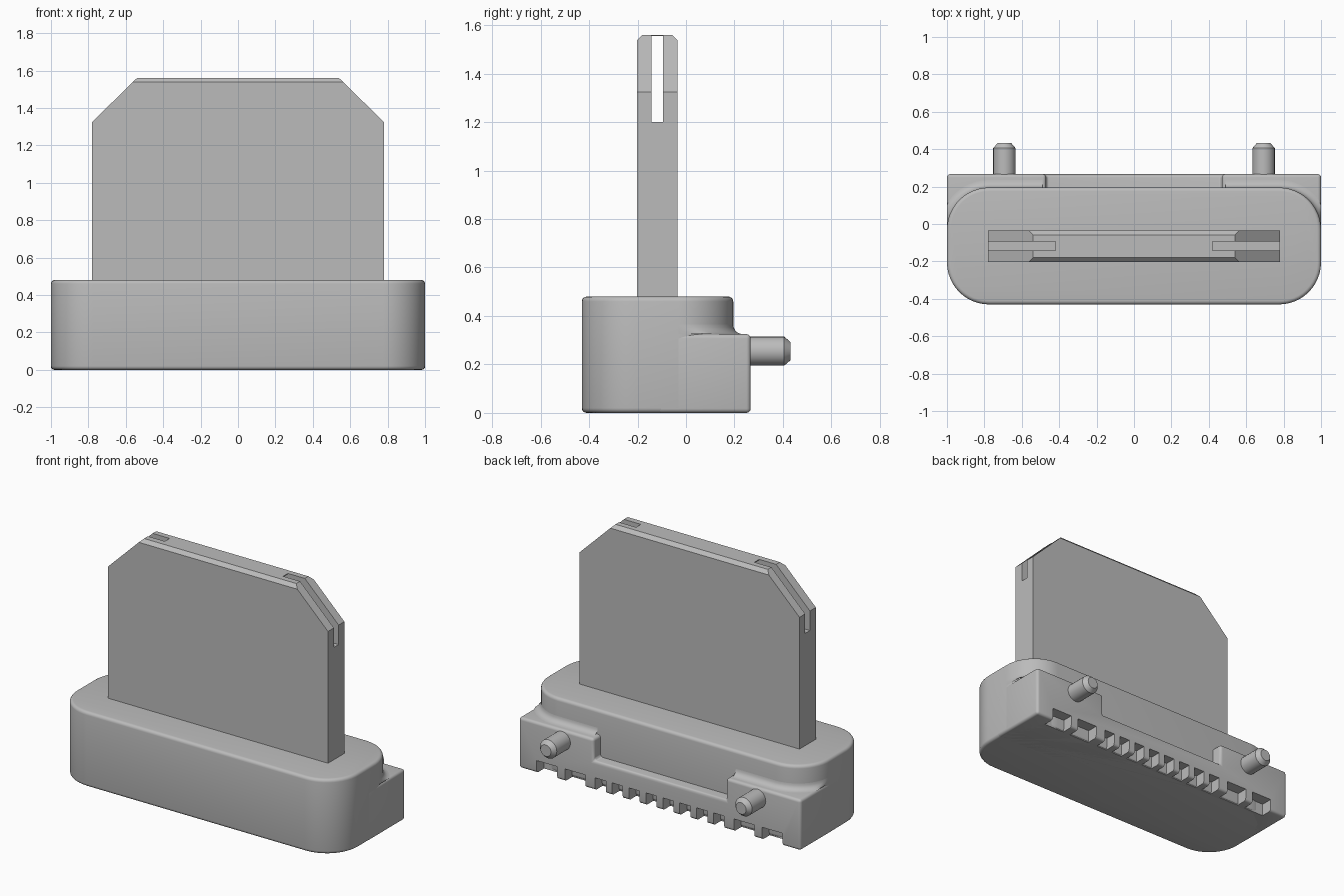
import bpy, bmesh
from math import sin, cos, pi, radians
from mathutils import Vector

if "Cube" in bpy.data.objects:
    bpy.data.objects.remove(bpy.data.objects["Cube"], do_unlink=True)

grey = bpy.data.materials.new("plain grey")
grey.use_nodes = True
grey.diffuse_color = (0.5, 0.5, 0.5, 1)
grey.node_tree.nodes["Principled BSDF"].inputs["Base Color"].default_value = (0.5, 0.5, 0.5, 1)


def finish(name, bm):
    bmesh.ops.recalc_face_normals(bm, faces=bm.faces)
    mesh = bpy.data.meshes.new(name)
    bm.to_mesh(mesh)
    bm.free()
    mesh.materials.append(grey)
    obj = bpy.data.objects.new(name, mesh)
    bpy.context.collection.objects.link(obj)
    return obj


def prism(points, depth):
    """Extrude a closed outline of 3D points along a vector."""
    bm = bmesh.new()
    face = bm.faces.new([bm.verts.new(p) for p in points])
    new = bmesh.ops.extrude_face_region(bm, geom=[face])["geom"]
    bmesh.ops.translate(bm, vec=depth, verts=[v for v in new if isinstance(v, bmesh.types.BMVert)])
    bmesh.ops.recalc_face_normals(bm, faces=bm.faces)
    return bm


def round_edges(bm, width):
    edges = [e for e in bm.edges if e.calc_face_angle(0) > 0.6]
    bmesh.ops.bevel(bm, geom=edges, offset=width, segments=4, profile=0.5, affect='EDGES')


def box(name, x, y, z):
    pts = [(x[0], y[0], z[0]), (x[1], y[0], z[0]), (x[1], y[1], z[0]), (x[0], y[1], z[0])]
    return finish(name, prism(pts, (0, 0, z[1] - z[0])))


def activate(obj):
    bpy.ops.object.select_all(action='DESELECT')
    obj.select_set(True)
    bpy.context.view_layer.objects.active = obj


def cut(obj, cutter):
    activate(obj)
    mod = obj.modifiers.new("cut", 'BOOLEAN')
    mod.operation, mod.solver, mod.object = 'DIFFERENCE', 'EXACT', cutter
    bpy.ops.object.modifier_apply(modifier=mod.name)
    bpy.data.objects.remove(cutter, do_unlink=True)


def smooth(obj):
    activate(obj)
    bpy.ops.object.shade_smooth_by_angle(angle=radians(32))


# Main housing: box with rounded corners
FRONT, BACK, R, N = -0.43, 0.195, 0.225, 12
outline = []
for k, (sx, cy) in enumerate([(1, BACK - R), (-1, BACK - R), (-1, FRONT + R), (1, FRONT + R)]):
    for i in range(N + 1):
        a = (k + i / N) * pi / 2
        outline.append((sx * (1 - R) + R * cos(a), cy + R * sin(a), 0))
bm = prism(outline, (0, 0, 0.48))
round_edges(bm, 0.02)
smooth(finish("housing", bm))

# Rear mounting block with a lowered middle
LEDGE, FLOOR, STEP, REAR = 0.325, 0.185, 0.47, 0.267
half = [(1, 0), (1, LEDGE), (STEP, LEDGE), (STEP, FLOOR)]
profile = half + [(-x, z) for x, z in reversed(half)]
bm = prism([(x, -0.12, z) for x, z in profile], (0, REAR + 0.12, 0))
round_edges(bm, 0.018)
block = finish("rear_block", bm)

# Contact notches along the lower rear edge
slots = [(0.06 + 0.12 * i, 0.038) for i in range(4)] + [(0.6, 0.073), (0.8, 0.073)]
for centre, w in slots:
    for s in (-1, 1):
        x = s * centre
        cut(block, box("notch_cutter", (x - w, x + w), (0.19, 0.4), (-0.1, 0.08)))
smooth(block)

# Blend between housing and ledge, mirrored
path = [(Vector((STEP + 0.02, BACK)), Vector((0, 1)))]
for i in range(N + 1):
    a = pi / 2 * (1 - i / N)
    n = Vector((cos(a), sin(a)))
    path.append((Vector((1 - R, BACK - R)) + n * R, n))
bm = bmesh.new()
rings = []
for j in range(6):
    t = j / 5 * pi / 2
    off, z = 0.04 * (1 - sin(t)), LEDGE + 0.04 * (1 - cos(t))
    pts = [p + n * off for p, n in path]
    rings.append([bm.verts.new((min(p.x, 1), p.y, z)) for p in pts])
for a, b in zip(rings, rings[1:]):
    for i in range(len(path) - 1):
        bm.faces.new((a[i], a[i + 1], b[i + 1], b[i]))
blend = finish("ledge_blend", bm)
if sum(p.normal.z for p in blend.data.polygons) < 0:
    blend.data.flip_normals()
smooth(blend)
blend.modifiers.new("mirror", 'MIRROR')

# Locating pins with chamfered tips
for s, side in ((1, "left"), (-1, "right")):
    bm = bmesh.new()
    rings = []
    for y, r in ((0.22, 0.06), (0.405, 0.06), (0.432, 0.037)):
        rings.append([bm.verts.new((s * 0.693 + r * cos(i * pi / 12), y, 0.255 + r * sin(i * pi / 12)))
                      for i in range(24)])
    for a, b in zip(rings, rings[1:]):
        for i in range(24):
            bm.faces.new((a[i], a[i - 1], b[i - 1], b[i]))
    bm.faces.new(rings[0])
    bm.faces.new(rings[-1])
    smooth(finish(side + "_pin", bm))

# Upright board with clipped corners and chamfered top edges
TOP = 1.56
half = [(0.78, 0.45), (0.78, 1.325), (0.54, TOP)]
profile = half + [(-x, z) for x, z in reversed(half)]
bm = prism([(x, -0.202, z) for x, z in profile], (0, 0.166, 0))
top = [e for e in bm.edges if all(v.co.z > TOP - 0.01 for v in e.verts)
       and abs(e.verts[0].co.x - e.verts[1].co.x) > 0.5]
bmesh.ops.bevel(bm, geom=top, offset=0.022, segments=1, affect='EDGES')
board = finish("board", bm)
cut(board, box("slot_cutter", (-1, 1), (-0.142, -0.094), (1.2, 1.8)))

# Thin cover closing the middle of the slot
box("slot_cover", (-0.42, 0.42), (-0.142, -0.094), (TOP - 0.004, TOP))
